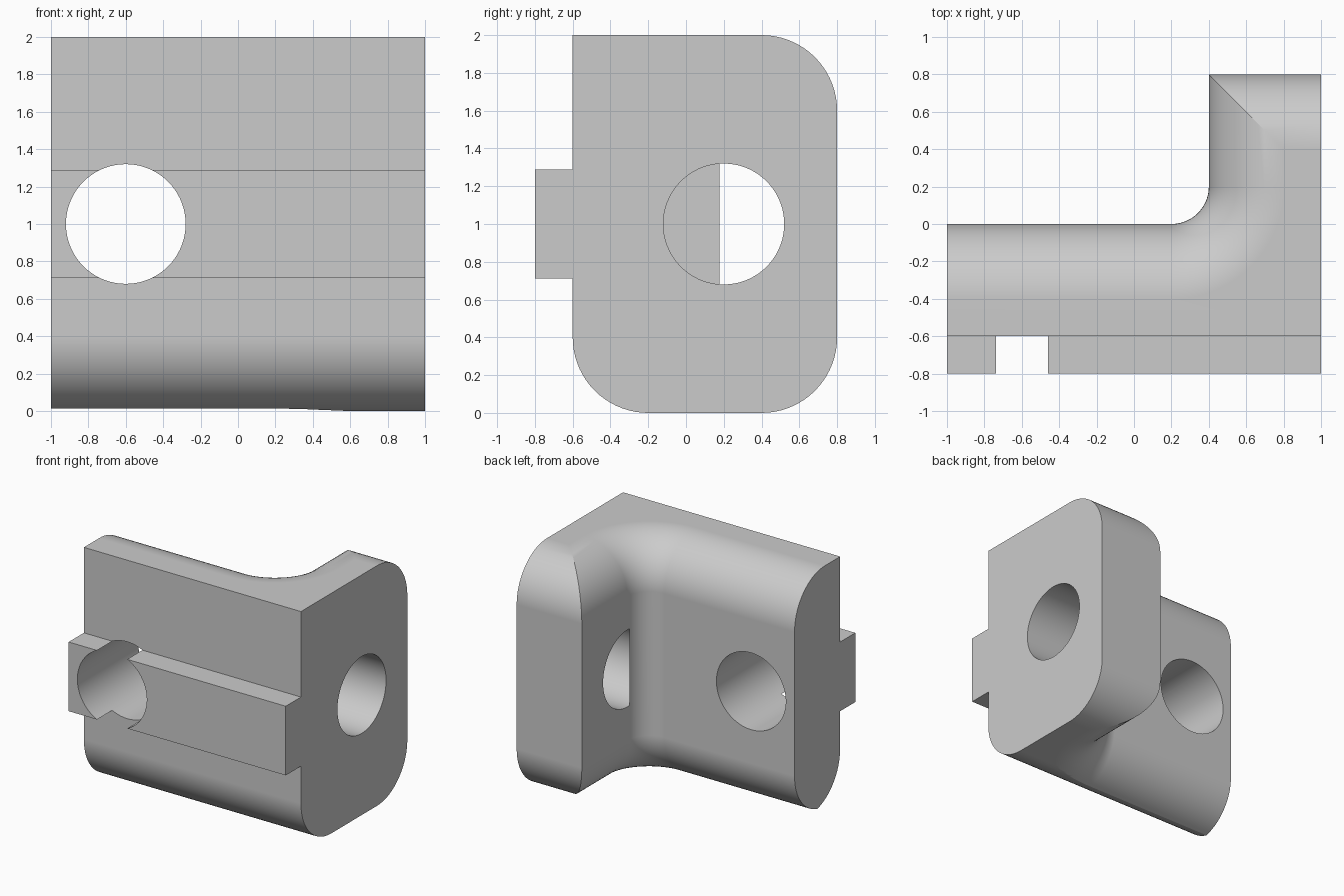
import bpy, bmesh
from math import sin, cos, pi, radians
from mathutils import Matrix

if "Cube" in bpy.data.objects:
    bpy.data.objects.remove(bpy.data.objects["Cube"], do_unlink=True)

ROUND = 0.4      # radius of the rounded outer edges
FILLET = 0.2     # radius of the inner corner
HOLE = 0.32      # radius of both bores
STEPS = 18

grey = bpy.data.materials.new("light grey")
grey.use_nodes = True
color = (0.6, 0.6, 0.6, 1)
grey.diffuse_color = color
grey.node_tree.nodes["Principled BSDF"].inputs["Base Color"].default_value = color


def make_object(name, bm):
    bmesh.ops.recalc_face_normals(bm, faces=bm.faces)
    mesh = bpy.data.meshes.new(name)
    bm.to_mesh(mesh)
    bm.free()
    mesh.materials.append(grey)
    obj = bpy.data.objects.new(name, mesh)
    bpy.context.collection.objects.link(obj)
    return obj


def loft(name, sections):
    """Skin a stack of closed sections that share a point count."""
    bm = bmesh.new()
    rings = [[bm.verts.new(p) for p in s] for s in sections]
    for a, b in zip(rings, rings[1:]):
        for i in range(len(a)):
            j = (i + 1) % len(a)
            bm.faces.new((a[i], a[j], b[j], b[i]))
    bm.faces.new(rings[0][::-1])
    bm.faces.new(rings[-1])
    return make_object(name, bm)


def box(name, low, high):
    return loft(name, [[(x, y, z) for x, y in ((low[0], low[1]), (high[0], low[1]),
                                               (high[0], high[1]), (low[0], high[1]))]
                       for z in (low[2], high[2])])


def cylinder(name, center, depth, axis):
    bm = bmesh.new()
    turn = Matrix.Rotation(pi / 2, 4, axis)
    bmesh.ops.create_cone(bm, cap_ends=True, segments=72, radius1=HOLE, radius2=HOLE,
                          depth=depth, matrix=Matrix.Translation(center) @ turn)
    return make_object(name, bm)


def combine(target, tool, operation):
    mod = target.modifiers.new(operation, "BOOLEAN")
    mod.operation, mod.object, mod.solver = operation, tool, "EXACT"
    bpy.ops.object.select_all(action="DESELECT")
    bpy.context.view_layer.objects.active = target
    target.select_set(True)
    bpy.ops.object.modifier_apply(modifier=mod.name)
    bpy.data.objects.remove(tool, do_unlink=True)


def plan(z, d):
    """L-shaped plan with the back and inner edges pulled in by d."""
    pts = [(-1, -0.6), (1, -0.6), (1, 0.8 - d), (0.4 + d, 0.8 - d)]
    for i in range(STEPS + 1):
        a = -pi / 2 * i / STEPS
        r = FILLET + d
        pts.append((0.2 + r * cos(a), 0.2 + r * sin(a)))
    pts.append((-1, -d))
    return [(x, y, z) for x, y in pts]


# L-shaped body with rounded back edges at top and bottom
quarter = [pi / 2 * i / STEPS for i in range(STEPS + 1)]
lower = [(ROUND * (1 - cos(t)), ROUND * (1 - sin(t))) for t in quarter]
upper = [(2 - z, d) for z, d in reversed(lower)]
body = loft("bracket_body", [plan(z, d) for z, d in lower + upper])

# Rounded lower front edge
edge = [(d - 0.6, z) for z, d in lower] + [(-0.7, 0.4), (-0.7, -0.1), (-0.2, -0.1)]
cutter = loft("front_edge_cutter", [[(x, y, z) for y, z in edge] for x in (-1.1, 1.1)])
combine(body, cutter, "DIFFERENCE")

# Tongue along the front
tongue = box("tongue", (-1, -0.8, 0.712), (1, -0.55, 1.288))
combine(body, tongue, "UNION")

# Bore through the plate, and flat-ended bore through the arm
combine(body, cylinder("plate_bore", (-0.6, -0.4, 1), 1.2, "X"), "DIFFERENCE")
combine(body, cylinder("arm_bore", (0.7985, 0.2, 1), 0.8, "Y"), "DIFFERENCE")

# Smooth the rounds and keep the flats flat
bpy.ops.object.shade_smooth_by_angle(angle=radians(20))
weighted = body.modifiers.new("flat_faces", "WEIGHTED_NORMAL")
weighted.keep_sharp = True
